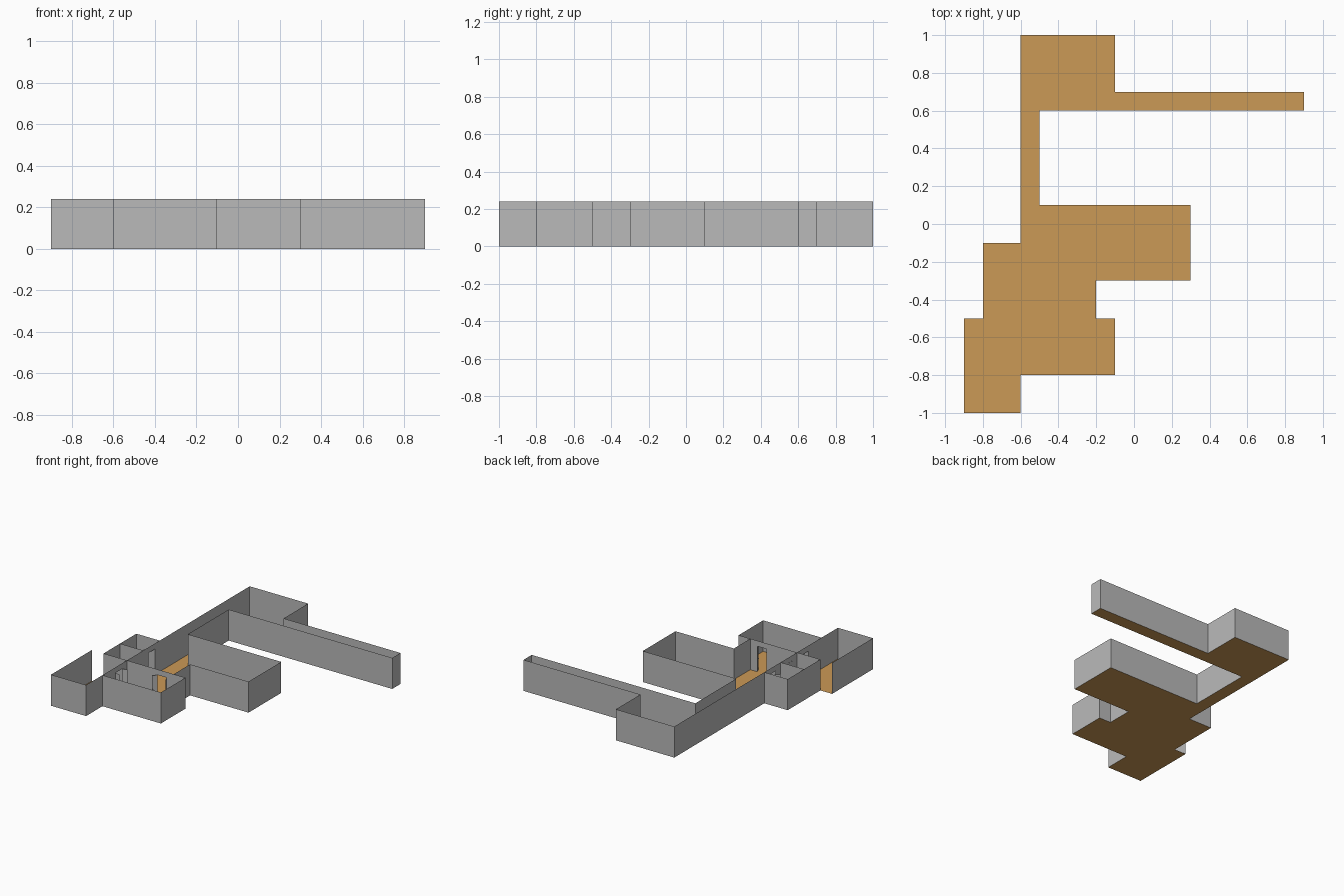
import bpy, math
from mathutils import Vector

if "Cube" in bpy.data.objects:
    bpy.data.objects.remove(bpy.data.objects["Cube"])

H = 0.24        # wall height
DOOR_H = 0.197  # door height


def material(name, rgb):
    m = bpy.data.materials.new(name)
    m.diffuse_color = (*rgb, 1)
    m.use_nodes = True
    m.node_tree.nodes["Principled BSDF"].inputs["Base Color"].default_value = m.diffuse_color
    return m


GREY = material("wall grey", (0.49, 0.49, 0.49))
TAN = material("floor tan", (0.6, 0.32, 0.092))


def add_mesh(name, verts, faces, mat):
    me = bpy.data.meshes.new(name)
    me.from_pydata(verts, [], faces)
    me.materials.append(mat)
    ob = bpy.data.objects.new(name, me)
    bpy.context.collection.objects.link(ob)
    return ob


def floor(name, outline):
    return add_mesh(name, [(x, y, 0) for x, y in outline],
                    [list(range(len(outline)))[::-1]], TAN)


def panels(name, strips):
    """Upright flat panels, each given as (start, end, bottom, top)."""
    verts, faces = [], []
    for (ax, ay), (bx, by), lo, hi in strips:
        n = len(verts)
        verts += [(ax, ay, lo), (bx, by, lo), (bx, by, hi), (ax, ay, hi)]
        faces.append([n, n + 1, n + 2, n + 3])
    return add_mesh(name, verts, faces, GREY)


def wall(name, points):
    return panels(name, [(a, b, 0, H) for a, b in zip(points, points[1:])])


def wall_with_doors(name, a, b, gaps):
    """Straight wall with door openings given as distances along it."""
    a, b = Vector(a), Vector(b)
    d = (b - a).normalized()
    at = lambda t: tuple(a + d * t)
    strips, t = [], 0
    for g0, g1 in gaps:
        strips += [(at(t), at(g0), 0, H), (at(g0), at(g1), DOOR_H, H)]
        t = g1
    strips.append((at(t), tuple(b), 0, H))
    return panels(name, strips)


def door(name, hinge, angle, length):
    """Thin leaf swung to a plan angle, with a small handle on both sides."""
    h = Vector(hinge)
    d = Vector((math.cos(angle), math.sin(angle)))
    side = Vector((-d.y, d.x)) * 0.006
    grip = h + d * (length - 0.006)
    end = h + d * length
    panels(name, [(tuple(h), tuple(end), 0, DOOR_H),
                  (tuple(grip - side), tuple(grip + side), 0.085, 0.092)])


# Floors
hall = [(-0.6, -0.5), (-0.6, 1), (-0.1, 1), (-0.1, 0.7), (0.9, 0.7), (0.9, 0.6),
        (-0.5, 0.6), (-0.5, 0.1), (0.3, 0.1), (0.3, -0.3), (-0.2, -0.3), (-0.2, -0.5)]
floor("hall_floor", hall)
for name, x0, y0, x1, y1 in [("upper_closet_floor", -0.8, -0.3, -0.6, -0.1),
                             ("lower_closet_floor", -0.8, -0.5, -0.6, -0.3),
                             ("south_room_floor", -0.6, -0.8, -0.1, -0.5),
                             ("corner_room_floor", -0.9, -1, -0.6, -0.5)]:
    floor(name, [(x0, y0), (x0, y1), (x1, y1), (x1, y0)])

# Outer walls
wall("hall_walls", hall[1:])
wall("closet_walls", [(-0.6, -0.1), (-0.8, -0.1), (-0.8, -0.5), (-0.6, -0.5)])
wall("closet_partition", [(-0.8, -0.3), (-0.6, -0.3)])
wall("south_room_walls", [(-0.2, -0.5), (-0.1, -0.5), (-0.1, -0.8), (-0.6, -0.8)])
wall("corner_room_walls", [(-0.9, -0.5), (-0.9, -1), (-0.6, -1)])

# Inner walls with door openings
wall_with_doors("long_west_wall", (-0.6, 1), (-0.6, -0.5), [(1.16, 1.24), (1.36, 1.44)])
wall_with_doors("south_divider", (-0.6, -0.5), (-0.2, -0.5), [(0.26, 0.34)])
wall_with_doors("corner_divider", (-0.6, -0.5), (-0.6, -1), [(0.06, 0.14)])

# Doors
r = math.radians
door("upper_closet_door", (-0.6, -0.16), r(217), 0.08)
door("lower_closet_door", (-0.6, -0.36), r(-91), 0.08)
door("south_door_left", (-0.34, -0.5), r(232), 0.04)
door("south_door_right", (-0.26, -0.5), r(-68), 0.04)
door("corner_door_upper", (-0.6, -0.56), r(14), 0.04)
door("corner_door_lower", (-0.6, -0.64), r(-14), 0.04)
